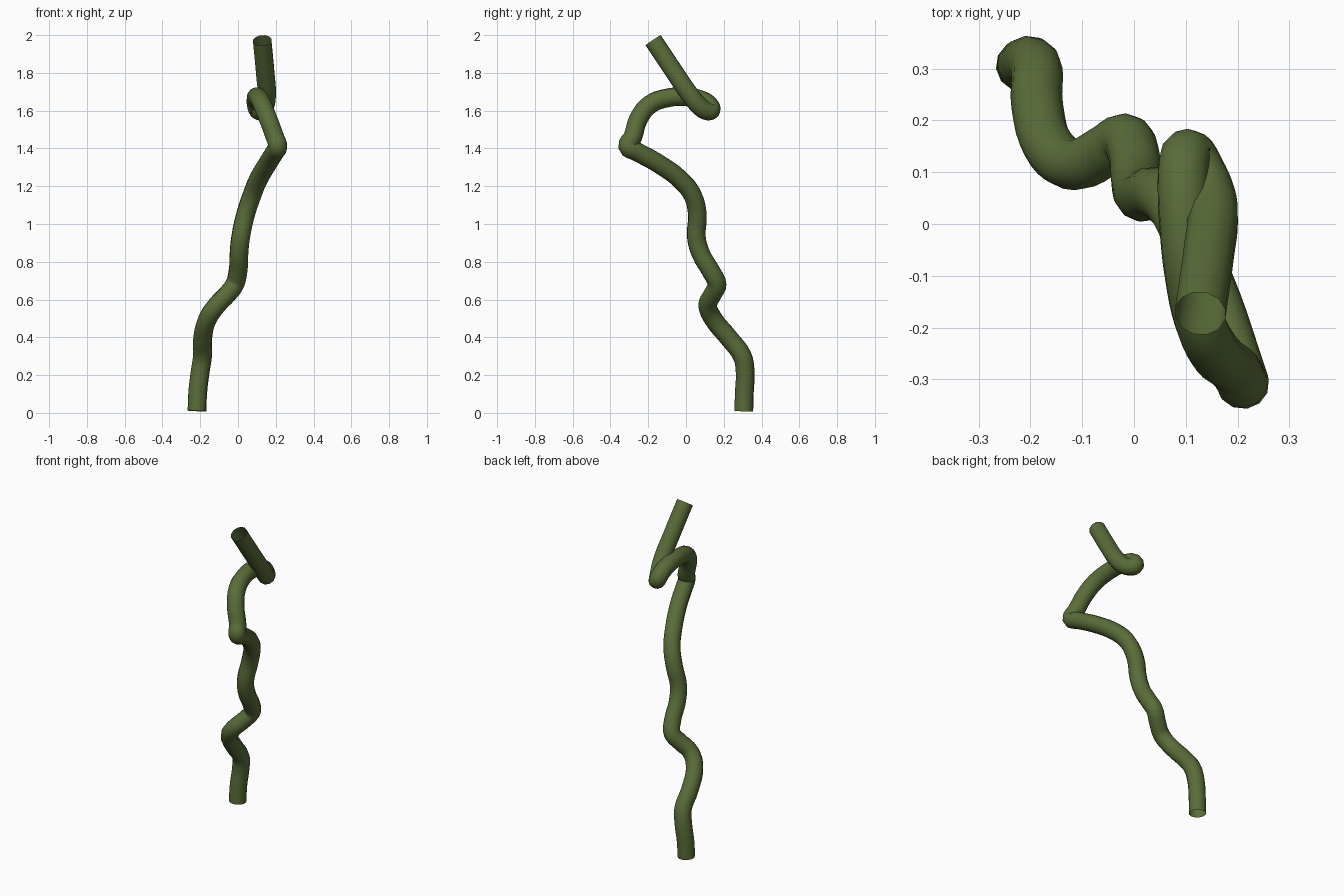
import bpy

# Centreline of the stem, from the ground to the tip
path = [
    (-.217, .306, .010), (-.213, .309, .11), (-.200, .313, .22), (-.188, .298, .30),
    (-.187, .228, .395), (-.160, .143, .50), (-.112, .115, .57),
    (-.055, .142, .63), (-.018, .164, .68), (0, .132, .75), (.005, .080, .84),
    (.014, .055, .93), (.040, .060, 1.05), (.073, .036, 1.15), (.105, -.025, 1.23),
    (.160, -.155, 1.325), (.197, -.265, 1.385), (.211, -.309, 1.411),
    (.197, -.284, 1.455), (.160, -.252, 1.555), (.128, -.190, 1.633),
    (.108, -.095, 1.668), (.098, 0, 1.673), (.095, .077, 1.658),
    (.098, .122, 1.63), (.107, .133, 1.603), (.125, .104, 1.602),
    (.143, .065, 1.63), (.152, .022, 1.683), (.145, -.052, 1.79), (.128, -.173, 1.972),
]

# Round tube swept along the centreline, open at both ends
curve = bpy.data.curves.new("stem", "CURVE")
curve.dimensions = "3D"
curve.bevel_depth = 0.05
curve.bevel_resolution = 4
curve.resolution_u = 4
curve.use_fill_caps = False
spline = curve.splines.new("BEZIER")
spline.bezier_points.add(len(path) - 1)
for point, co in zip(spline.bezier_points, path):
    point.co = co
    point.handle_left_type = point.handle_right_type = "AUTO"

stem = bpy.data.objects.new("stem", curve)
bpy.context.collection.objects.link(stem)

# Moss green colour
green = bpy.data.materials.new("moss_green")
green.diffuse_color = (0.10, 0.15, 0.04, 1)
curve.materials.append(green)

# Turn into a smooth mesh
bpy.context.view_layer.objects.active = stem
stem.select_set(True)
bpy.ops.object.convert(target="MESH")
bpy.ops.object.shade_smooth()
